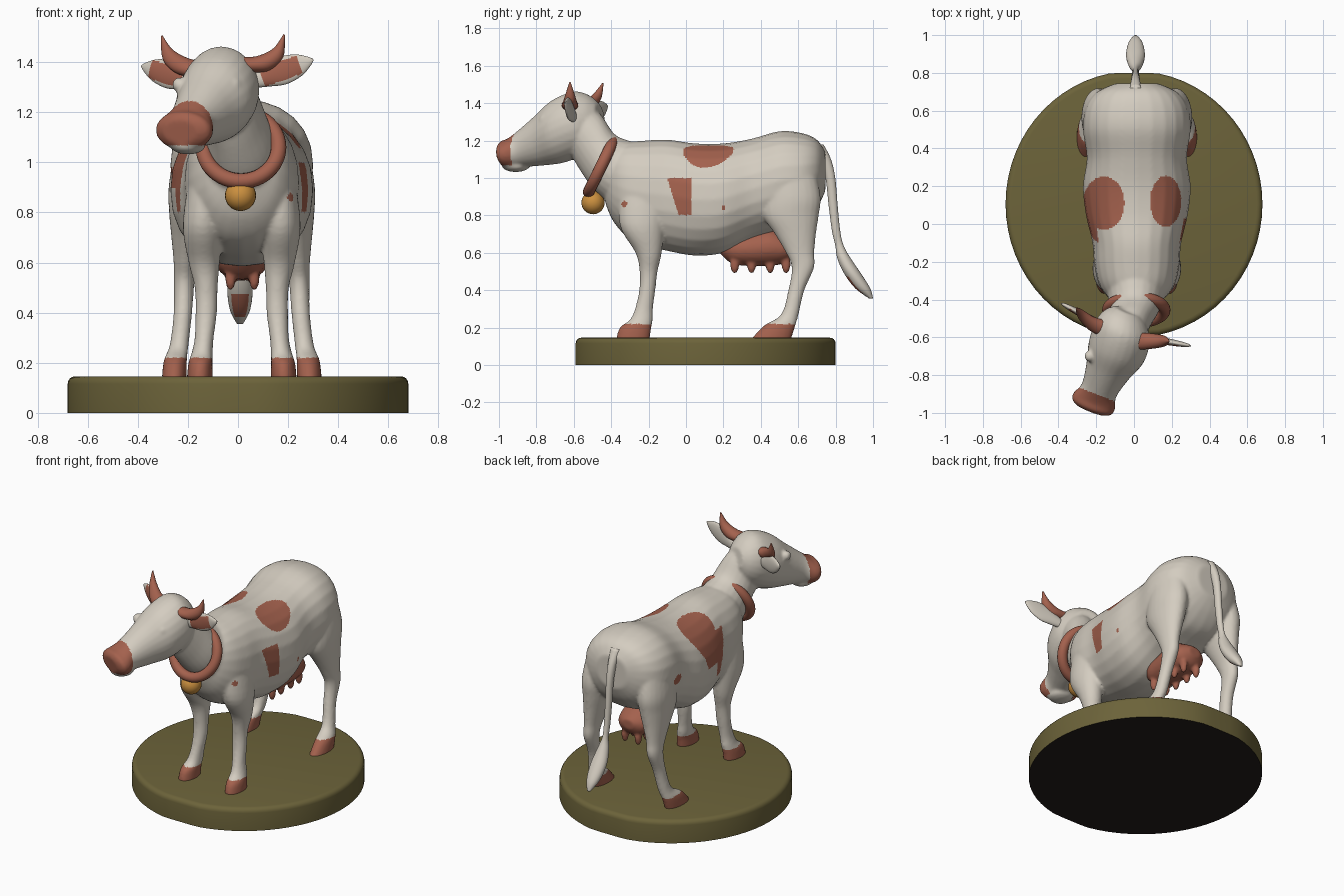
import bpy, bmesh, math
from mathutils import Vector, Matrix

if "Cube" in bpy.data.objects:
    bpy.data.objects.remove(bpy.data.objects["Cube"])


def material(name, rgb):
    m = bpy.data.materials.new(name)
    m.diffuse_color = (*rgb, 1)
    m.use_nodes = True
    m.node_tree.nodes["Principled BSDF"].inputs["Base Color"].default_value = m.diffuse_color
    return m


WHITE = material("cream_white", (0.66, 0.61, 0.53))
BROWN = material("red_brown", (0.37, 0.12, 0.075))
OLIVE = material("olive_green", (0.15, 0.125, 0.042))
GOLD = material("bell_gold", (0.60, 0.28, 0.05))
DARK = material("dark_underside", (0.017, 0.012, 0.010))
X, Y, Z = Vector((1, 0, 0)), Vector((0, 1, 0)), Vector((0, 0, 1))
CX = 0.015  # the cow stands slightly right of centre


def loft(bm, pts, side, up, power=1.0, sides=24, steps=5):
    """Smooth tube through (x, y, z, half width, half height) sections."""
    side, up = Vector(side).normalized(), Vector(up).normalized()
    P = [Vector(p) for p in pts]
    P = [P[0]] + P + [P[-1]]
    samples = []
    for i in range(1, len(P) - 2):
        a, b, c, d = P[i - 1:i + 3]
        for k in range(steps):
            t = k / steps
            samples.append(0.5 * (2 * b + (c - a) * t + (2 * a - 5 * b + 4 * c - d) * t ** 2
                                  + (3 * b - a - 3 * c + d) * t ** 3))
    samples.append(P[-1])
    rings = []
    for s in samples:
        ring = []
        for k in range(sides):
            a = 2 * math.pi * k / sides
            c, n = math.cos(a), math.sin(a)
            c = math.copysign(abs(c) ** power, c)
            n = math.copysign(abs(n) ** power, n)
            ring.append(bm.verts.new(Vector(s[:3]) + side * c * s[3] + up * n * s[4]))
        rings.append(ring)
    faces = [bm.faces.new(rings[0]), bm.faces.new(rings[-1])]
    for r, q in zip(rings, rings[1:]):
        for k in range(sides):
            j = (k + 1) % sides
            faces.append(bm.faces.new((r[k], r[j], q[j], q[k])))
    bmesh.ops.recalc_face_normals(bm, faces=faces)


def ball(bm, loc, scale):
    bmesh.ops.create_uvsphere(bm, u_segments=24, v_segments=16, radius=1,
                              matrix=Matrix.Translation(loc) @ Matrix.Diagonal((*scale, 1)))


def finish(name, bm, mats, rule=None, voxel=0, smooth=0):
    """Turn bmesh into an object, fuse its shells, colour faces by rule."""
    me = bpy.data.meshes.new(name)
    bm.to_mesh(me)
    bm.free()
    ob = bpy.data.objects.new(name, me)
    bpy.context.collection.objects.link(ob)
    bpy.context.view_layer.objects.active = ob
    if voxel:
        mod = ob.modifiers.new("fuse", 'REMESH')
        mod.mode, mod.voxel_size = 'VOXEL', voxel
        bpy.ops.object.modifier_apply(modifier="fuse")
    if smooth:
        mod = ob.modifiers.new("soften", 'SMOOTH')
        mod.factor, mod.iterations = 0.5, smooth
        bpy.ops.object.modifier_apply(modifier="soften")
    me = ob.data
    me.materials.clear()
    for m in mats:
        me.materials.append(m)
    for p in me.polygons:
        p.use_smooth = True
        p.material_index = int(rule(p.center, p.normal)) if rule else 0
    return ob


# hide: trunk, neck, head and legs fused into one skin
bm = bmesh.new()
trunk = [(-.43, 1.10, .86, .08), (-.39, 1.16, .77, .15), (-.32, 1.19, .69, .20), (-.22, 1.20, .64, .225),
         (-.10, 1.205, .61, .235), (.05, 1.185, .585, .27), (.20, 1.185, .60, .285), (.35, 1.21, .67, .265),
         (.50, 1.25, .72, .285), (.62, 1.24, .76, .27), (.70, 1.205, .84, .21), (.745, 1.14, .93, .11)]
loft(bm, [(CX, y, (t + b) / 2, w, (t - b) / 2) for y, t, b, w in trunk], X, Z, 0.92)
loft(bm, [(CX, -.24, .97, .17, .19), (.01, -.35, 1.03, .155, .175), (.005, -.44, 1.09, .135, .155),
          (-.02, -.51, 1.19, .12, .155), (-.05, -.57, 1.27, .12, .14)], X, (0, .39, .92))
loft(bm, [(-.035, -.46, 1.33, .07, .07), (-.045, -.50, 1.315, .12, .13), (-.06, -.57, 1.295, .155, .17),
          (-.095, -.68, 1.25, .155, .17), (-.14, -.78, 1.20, .12, .135), (-.185, -.88, 1.155, .098, .098),
          (-.21, -.935, 1.13, .118, .082), (-.222, -.968, 1.125, .113, .076), (-.23, -.988, 1.122, .075, .05)],
     (.93, -.36, 0), (-.06, -.17, .98))
ball(bm, (-.20, -.91, 1.065), (.07, .075, .033))  # chin
for x, y in ((-.015, -.755), (-.235, -.70)):       # eyes
    ball(bm, (x, y, 1.31), (.028, .03, .03))
front = [(.15, -.22, .95, .06, .13), (.155, -.235, .75, .08, .12), (.15, -.20, .60, .062, .07),
         (.142, -.20, .50, .046, .048), (.142, -.207, .40, .043, .043), (.15, -.225, .30, .038, .048),
         (.158, -.24, .24, .042, .062), (.165, -.27, .20, .048, .085), (.168, -.285, .13, .052, .09)]
hind = [(.19, .55, 1.05, .08, .14), (.20, .565, .90, .092, .155), (.205, .56, .80, .085, .15),
        (.215, .585, .70, .066, .11), (.225, .61, .60, .047, .076), (.23, .625, .52, .041, .06),
        (.235, .59, .40, .037, .043), (.25, .555, .27, .038, .047), (.265, .50, .21, .046, .085),
        (.27, .45, .13, .05, .11)]
for s in (1, -1):
    for leg in (front, hind):
        loft(bm, [(CX + s * x, *rest) for x, *rest in leg], X, Y)


def inside(a, b, ca, cb, ra, rb):
    return ((a - ca) / ra) ** 2 + ((b - cb) / rb) ** 2 < 1


def hide_colour(c, n):
    x, y, z = c
    if z < .22:                                                   # hooves
        return True
    if -.36 * x - .93 * y > .91:                                  # muzzle
        return z > 1.068
    if y < -.4 or abs(x) < .04:
        return False
    top = 1.0 if x > 0 else 1.07
    if .80 < z < top and -.10 + (top - z) * .3 < y < .03:         # flank patches
        return True
    if x > 0:
        return ((z > .9 and inside(x, y, .168, .12, .082, .135))  # back patch
                or inside(y, z, -.33, .86, .016, .016) or inside(y, z, .2, .84, .012, .012))
    return (z > .9 and inside(x, y, -.16, .11, .11, .14)) or inside(y, z, .46, .95, .045, .03)


finish("cow_hide", bm, [WHITE, BROWN], hide_colour, voxel=.0085, smooth=8)

# udder with teats
bm = bmesh.new()
loft(bm, [(CX, .17, .63, .03, .02), (CX, .24, .62, .085, .075), (CX, .33, .62, .105, .09), (CX, .45, .63, .115, .10),
          (CX, .54, .62, .095, .07), (CX, .58, .63, .04, .03)], X, Z)
for x in (-.045, .05):
    for y in (.26, .35, .45, .535):
        ball(bm, (CX + x, y, .54), (.021, .024, .052))
finish("udder", bm, [BROWN], voxel=.009, smooth=4)

# tail with tuft
bm = bmesh.new()
tail = [(.70, 1.18, .035, .035), (.745, 1.10, .026, .03), (.772, 1.0, .022, .026), (.787, .85, .02, .024),
        (.802, .72, .018, .022), (.82, .64, .018, .022), (.845, .57, .036, .036), (.89, .49, .05, .045),
        (.945, .41, .04, .04), (.99, .355, .012, .01)]
loft(bm, [(.008, *t) for t in tail], X, Y)
finish("tail", bm, [WHITE, BROWN], lambda c, n: .38 < c.z < .47 and n.y < -.5 and abs(c.x - .008) < .03)

# horns and ears
horns = {"left": [(-.15, -.555, 1.37, .045, .045), (-.22, -.53, 1.385, .04, .04), (-.28, -.48, 1.43, .028, .028),
                  (-.305, -.445, 1.505, .004, .004)],
         "right": [(.03, -.62, 1.39, .045, .045), (.10, -.62, 1.395, .04, .04), (.16, -.62, 1.435, .028, .028),
                   (.185, -.62, 1.51, .004, .004)]}
ears = {"left": ((-.16, -.54, 1.315), (-.385, -.42, 1.385)), "right": ((.05, -.60, 1.32), (.30, -.645, 1.41))}
for which, s in (("left", -1), ("right", 1)):
    bm = bmesh.new()
    loft(bm, horns[which], Y, (-s, 0, 1))
    finish(which + "_horn", bm, [BROWN])
    base, tip = map(Vector, ears[which])
    along = (tip - base).normalized()
    face = along.cross(Z).normalized() * s
    tall = along.cross(face)
    bm = bmesh.new()
    loft(bm, [(*base.lerp(tip, t), h, d) for t, h, d in
              ((0, .025, .02), (.25, .042, .02), (.5, .056, .018), (.75, .046, .015), (.92, .022, .01), (1, .004, .003))],
         tall, face, sides=32)

    def ear_colour(c, n, base=base, along=along, tall=tall, face=face):
        t = (c - base).dot(along)
        return n.dot(face) > .2 and .06 < t < .215 and abs((c - base).dot(tall)) < .038
    if face.y > 0:  # the inner side looks forward
        face.negate()
    finish(which + "_ear", bm, [WHITE, BROWN], ear_colour)

# collar, tilted around the neck, and bell
bpy.ops.mesh.primitive_torus_add(major_radius=.15, minor_radius=.031, major_segments=48, minor_segments=16,
                                 location=(.012, -.455, 1.06), rotation=(math.radians(64), 0, 0))
collar = bpy.context.object
collar.name = "collar"
collar.data.materials.append(BROWN)
bpy.ops.object.shade_smooth()
bm = bmesh.new()
ball(bm, (.01, -.497, .868), (.062, .062, .062))
finish("bell", bm, [GOLD])

# round base with softened top edge and dark underside
bm = bmesh.new()
bmesh.ops.create_cone(bm, cap_ends=True, segments=64, radius1=1, radius2=1, depth=.146)
for v in bm.verts:
    v.co = (v.co.x * .68, max(-.59, min(.80, .105 + v.co.y * .705)), v.co.z + .073)
rim = [e for e in bm.edges if all(v.co.z > .1 for v in e.verts)]
bmesh.ops.bevel(bm, geom=rim, offset=.03, segments=4, profile=.5, affect='EDGES')
base_ob = finish("round_base", bm, [OLIVE, DARK], lambda c, n: n.z < -.9)
bpy.ops.object.select_all(action='DESELECT')
base_ob.select_set(True)
bpy.context.view_layer.objects.active = base_ob
bpy.ops.object.shade_smooth_by_angle(angle=math.radians(35))
